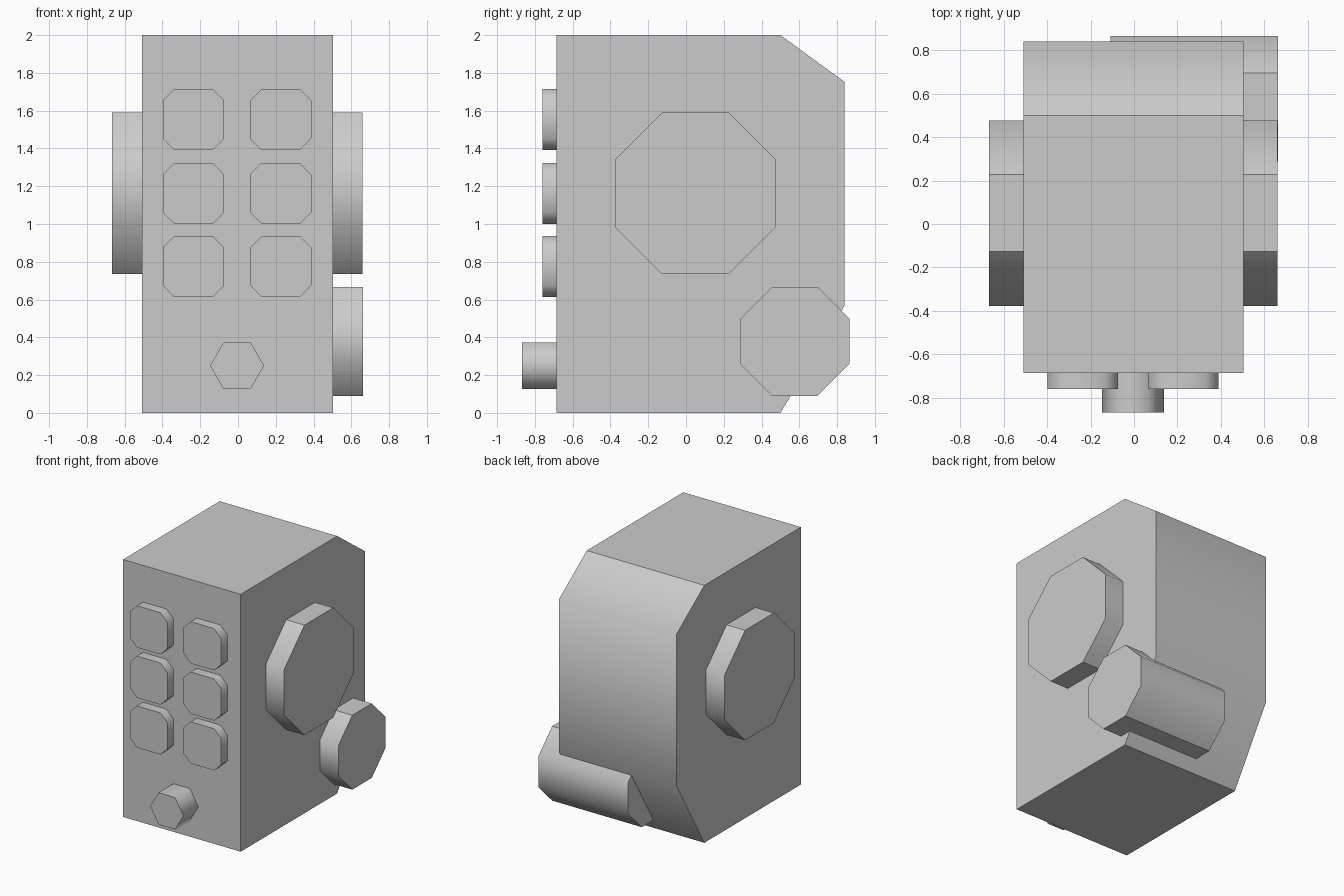
import bpy, bmesh
from math import cos, sin, pi, radians
from mathutils import Vector

if "Cube" in bpy.data.objects:
    bpy.data.objects.remove(bpy.data.objects["Cube"])


def prism(name, outline, axis, start, end, level_sharp=False):
    """Extrude a 2D outline along x (outline is y,z) or y (outline is x,z)."""
    def place(p, d):
        return Vector((d, p[0], p[1])) if axis == 'x' else Vector((p[0], d, p[1]))
    bm = bmesh.new()
    base = bm.faces.new([bm.verts.new(place(p, start)) for p in outline])
    ext = bmesh.ops.extrude_face_region(bm, geom=[base], use_keep_orig=True)
    verts = [v for v in ext['geom'] if isinstance(v, bmesh.types.BMVert)]
    bmesh.ops.translate(bm, verts=verts, vec=place((0, 0), end - start))
    bmesh.ops.recalc_face_normals(bm, faces=bm.faces[:])
    bm.normal_update()
    # Smooth sides; caps (and optionally level faces) keep sharp borders
    for f in bm.faces:
        f.smooth = True
    for e in bm.edges:
        level = level_sharp and any(abs(f.normal.z) > 0.99 for f in e.link_faces)
        e.smooth = not (level or e.calc_face_angle(0) > radians(65))
    me = bpy.data.meshes.new(name)
    bm.to_mesh(me)
    bm.free()
    ob = bpy.data.objects.new(name, me)
    bpy.context.collection.objects.link(ob)
    return ob


def polygon(cx, cz, radius, n, phase=0.0):
    return [(cx + radius * cos(phase + 2 * pi * i / n),
             cz + radius * sin(phase + 2 * pi * i / n)) for i in range(n)]


def clipped_square(cx, cz, h, c):
    k = h - c
    return [(cx + x, cz + z) for x, z in
            ((h, -k), (h, k), (k, h), (-k, h), (-h, k), (-h, -k), (-k, -h), (k, -h))]


# Main housing with a sloped back, top and bottom
prism("housing", [(-0.685, 0), (0.5, 0), (0.84, 0.57), (0.84, 1.752), (0.5, 2), (-0.685, 2)],
      'x', -0.508, 0.503, True)

# Large octagonal discs on both sides
disc = polygon(0.05, 1.162, 0.427 / cos(pi / 8), 8, pi / 8)
prism("right_disc", disc, 'x', 0.48, 0.66, True)
prism("left_disc", disc, 'x', -0.48, -0.667, True)

# Octagonal drum crossing the lower back corner
prism("rear_drum", polygon(0.576, 0.378, 0.289 / cos(pi / 8), 8, pi / 8),
      'x', -0.107, 0.663, True)

# Two columns of three front buttons
for cx in (-0.236, 0.226):
    for cz in (1.553, 1.162, 0.775):
        prism("button", clipped_square(cx, cz, 0.162, 0.061), 'y', -0.67, -0.76)

# Hexagonal front knob
prism("knob", polygon(-0.005, 0.25, 0.143, 6), 'y', -0.67, -0.867)
